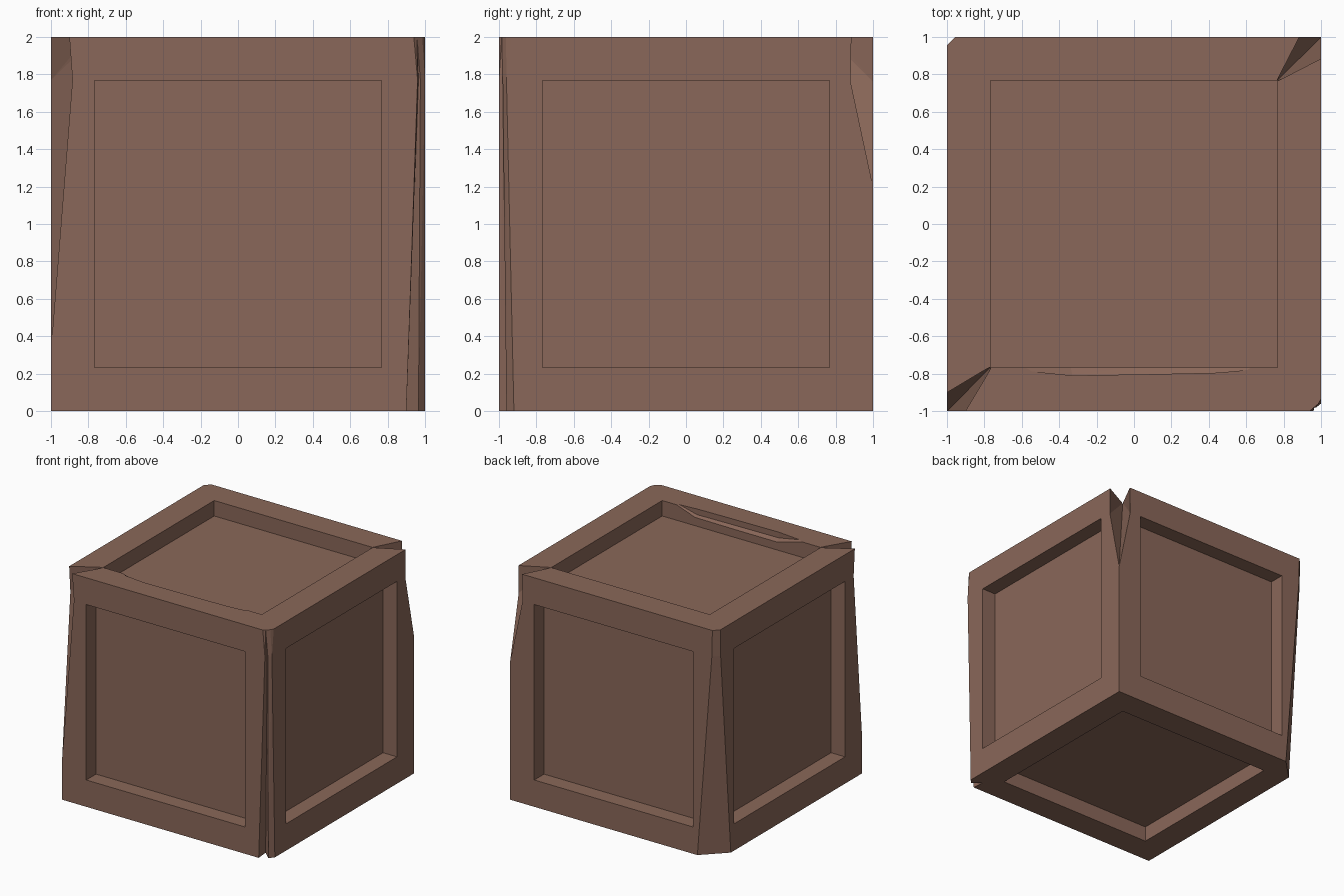
import bpy, bmesh
from mathutils import Vector

if "Cube" in bpy.data.objects:
    bpy.data.objects.remove(bpy.data.objects["Cube"])

wood = bpy.data.materials.new("brown_wood")
wood.diffuse_color = (0.255, 0.137, 0.100, 1)
wood.use_nodes = True
wood.node_tree.nodes["Principled BSDF"].inputs["Base Color"].default_value = wood.diffuse_color


def make_object(name, bm):
    bmesh.ops.recalc_face_normals(bm, faces=bm.faces[:])
    me = bpy.data.meshes.new(name)
    bm.to_mesh(me)
    bm.free()
    me.materials.append(wood)
    ob = bpy.data.objects.new(name, me)
    bpy.context.collection.objects.link(ob)
    return ob


def hull(name, points):
    bm = bmesh.new()
    for p in points:
        bm.verts.new(p)
    res = bmesh.ops.convex_hull(bm, input=bm.verts[:])
    loose = [v for v in bm.verts if not v.link_faces]
    bmesh.ops.delete(bm, geom=loose, context='VERTS')
    return make_object(name, bm)


def box(name, lo, hi):
    return hull(name, [(x, y, z) for x in (lo[0], hi[0]) for y in (lo[1], hi[1]) for z in (lo[2], hi[2])])


def cut(target, cutter):
    mod = target.modifiers.new("cut", 'BOOLEAN')
    mod.operation = 'DIFFERENCE'
    mod.solver = 'EXACT'
    mod.object = cutter
    bpy.context.view_layer.objects.active = target
    bpy.ops.object.modifier_apply(modifier=mod.name)
    bpy.data.objects.remove(cutter)


# Crate body: outline lofted upward, with a split edge front right and a worn edge back left
sections = [
    (0.0, [(0.9, -1), (0.89, -0.89), (0.965, -0.96), (1, -0.92)], 0.81),
    (1.77, [(0.96, -1), (0.965, -0.975), (0.975, -0.98), (1, -0.96)], 0.95),
    (2.0, [(0.94, -1), (0.957, -0.985), (0.985, -0.962), (1, -0.935)], 0.955),
]
bm = bmesh.new()
rings = []
for z, split, w in sections:
    outline = [(-1, -1)] + split + [(1, 1), (-w, 1), (-1, w)]
    rings.append([bm.verts.new((x, y, z)) for x, y in outline])
for a, b in zip(rings, rings[1:]):
    n = len(a)
    for i in range(n):
        j = (i + 1) % n
        bm.faces.new((a[i], a[j], b[j], b[i]))
bm.faces.new(rings[0][::-1])
bm.faces.new(rings[-1])
bmesh.ops.triangulate(bm, faces=bm.faces[:])
crate = make_object("crate", bm)

# Recessed panel on each of the six sides
DEPTH, HALF = 0.135, 0.766
for axis in range(3):
    for side in (-1, 1):
        lo, hi = [-HALF] * 3, [HALF] * 3
        lo[axis], hi[axis] = sorted((side * (1 - DEPTH), side * 1.2))
        lo[2] += 1
        hi[2] += 1
        cut(crate, box("panel_cutter", lo, hi))


# V-shaped chips in two top corners: s = corner sign, a = half width, m = groove depth point
def chip(s, top, mid, m, m_z, end_z, mid_z):
    pts = []
    for z in (2.0, 2.05):
        pts += [(1, top, z), (top, 1, z), (0.762, 0.762, z), (1.05, 1.05, z)]
    pts += [(mid, 1, mid_z), (1, mid, mid_z), (m, m, m_z)]
    pts += [(1.05, 1.05, end_z), (1.0, 1.0, end_z)]
    cut(crate, hull("chip_cutter", [(s * x, s * y, z) for x, y, z in pts]))


chip(-1, 0.905, 0.885, 0.865, 1.79, 0.33, 1.77)
chip(1, 0.885, 0.88, 0.895, 1.84, 1.2, 1.76)

# Gouge in the inner edge of the top front rail
rim = [(-0.766, -0.766), (-0.33, -0.81), (0.1, -0.803), (0.45, -0.795), (0.766, -0.766)]
pts = [(x, y, 2.05) for x, y in rim] + [(x, y, 1.95) for x, y in rim[1:4]]
pts += [(-0.766, -0.7, 2.05), (0.766, -0.7, 2.05), (-0.35, -0.7, 1.91), (0.45, -0.7, 1.91)]
cut(crate, hull("gouge_cutter", pts))

for p in crate.data.polygons:
    p.use_smooth = False
    p.material_index = 0
